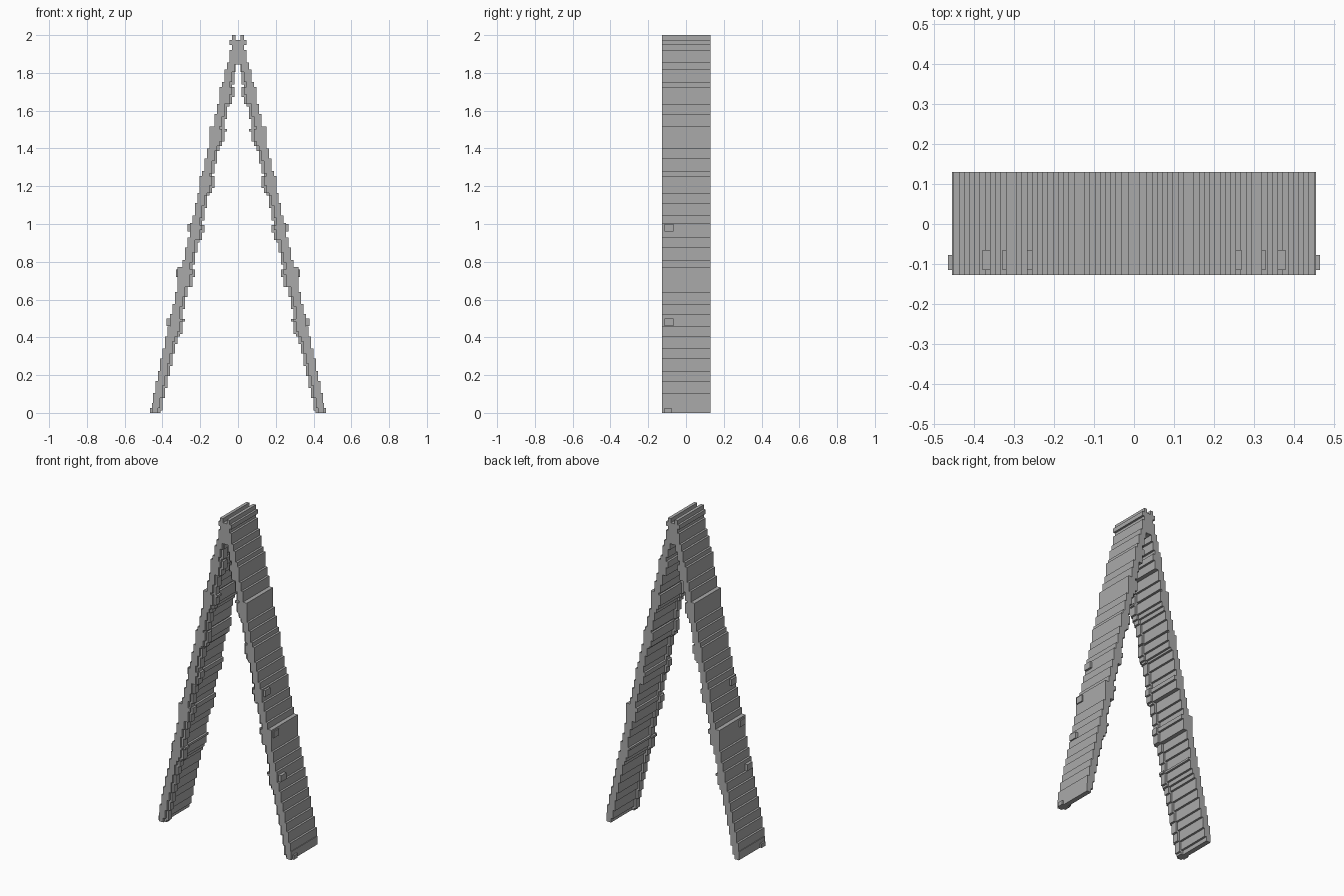
import bpy, bmesh

cube = bpy.data.objects.get("Cube")
if cube:
    bpy.data.objects.remove(cube, do_unlink=True)

grey = bpy.data.materials.new("plain grey")
grey.use_nodes = True
colour = (0.4, 0.4, 0.4, 1)
grey.diffuse_color = colour
grey.node_tree.nodes["Principled BSDF"].inputs["Base Color"].default_value = colour

V = 2 / 153          # block size
RUNG_TOPS = [0.51, 0.77, 1.01, 1.26, 1.51, 1.73]
RUNG_OUT = [0.365, 0.315, 0.255, 0.205, 0.155, 0.10]


def snap(x):
    return (round(x / V - 0.5) + 0.5) * V


def outer(z):
    """Outer edge of a leg, with a ledge at each rung."""
    x = 0.468 - 0.222 * z
    for top, out in zip(RUNG_TOPS, RUNG_OUT):
        if top - 0.09 < z < top:
            x = max(x, out)
    if z > 1.86:
        x = 0.039 if z > 1.975 or 1.92 < z < 1.95 else 0.052
    return min(snap(x), 0.455)


def inner(z, deep):
    """Inner edge of a leg; deep adds the thickness of the rail."""
    x = 0.423 - 0.2195 * z - deep
    for top in RUNG_TOPS:
        if top - 0.1 < z < top - 0.01:
            x -= 0.015
    return max(snap(x), V)


def stepped_part(name, y0, y1, z0, z1, out_fn, in_fn):
    """Extrude a stair-stepped outline along y, mirrored to both legs."""
    count = round((z1 - z0) / V)
    rows = [(z0 + i * V, z0 + (i + 1) * V) for i in range(count)]

    def edge(fn):
        pts = []
        for a, b in rows:
            x = fn((a + b) / 2)
            if pts and abs(pts[-1][0] - x) < 1e-5:
                pts[-1] = (x, b)
            else:
                pts += [(x, a), (x, b)]
        return pts

    outline = edge(out_fn) + edge(in_fn)[::-1]
    bm = bmesh.new()
    for side in (-1, 1):
        verts = [bm.verts.new((side * x, y0, z)) for x, z in outline]
        face = bm.faces.new(verts)
        grown = bmesh.ops.extrude_face_region(bm, geom=[face])
        new = [g for g in grown["geom"] if isinstance(g, bmesh.types.BMVert)]
        bmesh.ops.translate(bm, verts=new, vec=(0, y1 - y0, 0))
    bmesh.ops.recalc_face_normals(bm, faces=bm.faces[:])
    finish(name, bm)


def finish(name, bm):
    mesh = bpy.data.meshes.new(name)
    bm.to_mesh(mesh)
    bm.free()
    mesh.materials.append(grey)
    obj = bpy.data.objects.new(name, mesh)
    bpy.context.scene.collection.objects.link(obj)


def box_part(name, boxes):
    bm = bmesh.new()
    for x0, x1, y0, y1, z0, z1 in boxes:
        made = bmesh.ops.create_cube(bm, size=1)["verts"]
        bmesh.ops.scale(bm, vec=(x1 - x0, y1 - y0, z1 - z0), verts=made)
        bmesh.ops.translate(bm, vec=((x0 + x1) / 2, (y0 + y1) / 2, (z0 + z1) / 2), verts=made)
    finish(name, bm)


# Wide legs with stepped faces
stepped_part("leg_panels", -0.128, 0.13, 0, 143 * V, outer, lambda z: inner(z, 0))

# Thicker rail near the front edge of each leg
stepped_part("front_rails", -0.115, -0.077, 0, 141 * V,
             outer, lambda z: inner(z, 0.015))

# Head joining the legs, with two ridges on top
stepped_part("head_block", -0.128, 0.13, 141 * V, 2, outer,
             lambda z: V if z > 1.975 else 0)

# Feet and rung ends on the front rails
bits = []
for s in (-1, 1):
    bits.append((min(s * 0.41, s * 0.465), max(s * 0.41, s * 0.465), -0.115, -0.077, 0, 0.026))
    for top, out in list(zip(RUNG_TOPS, RUNG_OUT))[:3]:
        a, b = s * (out - 0.03), s * (out + V)
        bits.append((min(a, b), max(a, b), -0.115, -0.065, top - 0.05, top - 0.01))
box_part("feet_and_rung_ends", bits)
